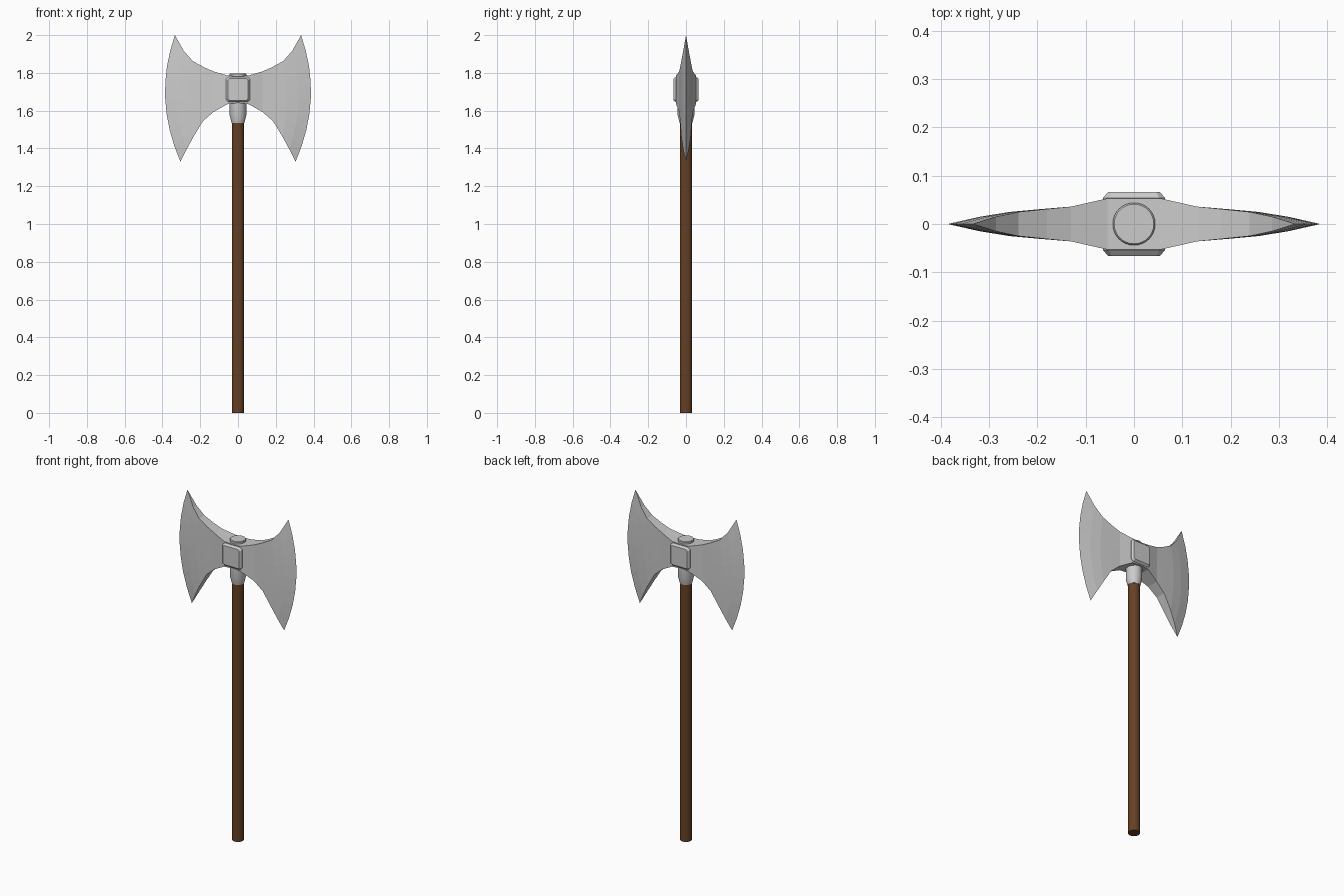
import bpy, bmesh, math

if "Cube" in bpy.data.objects:
    bpy.data.objects.remove(bpy.data.objects["Cube"])


def material(name, rgb):
    m = bpy.data.materials.new(name)
    m.diffuse_color = (*rgb, 1)
    m.use_nodes = True
    m.node_tree.nodes["Principled BSDF"].inputs["Base Color"].default_value = m.diffuse_color
    return m


STEEL = material("steel grey", (0.6, 0.6, 0.6))
WOOD = material("brown wood", (0.13, 0.052, 0.018))


def finish(name, bm, mat, smooth=False):
    bmesh.ops.remove_doubles(bm, verts=bm.verts, dist=1e-5)
    bmesh.ops.recalc_face_normals(bm, faces=bm.faces)
    me = bpy.data.meshes.new(name)
    bm.to_mesh(me)
    bm.free()
    me.materials.append(mat)
    ob = bpy.data.objects.new(name, me)
    bpy.context.collection.objects.link(ob)
    if smooth:
        bpy.ops.object.select_all(action='DESELECT')
        ob.select_set(True)
        bpy.context.view_layer.objects.active = ob
        bpy.ops.object.shade_smooth_by_angle(angle=math.radians(30))
    return ob


def lathe(name, profile, mat, n=32):
    bm = bmesh.new()
    rings = [[bm.verts.new((r * math.cos(2 * math.pi * i / n), r * math.sin(2 * math.pi * i / n), z))
              for i in range(n)] for r, z in profile]
    for a, b in zip(rings, rings[1:]):
        for i in range(n):
            j = (i + 1) % n
            bm.faces.new((a[i], a[j], b[j], b[i]))
    bm.faces.new(rings[0][::-1])
    bm.faces.new(rings[-1])
    return finish(name, bm, mat, True)


# shaft, collar under the head, cap on top
lathe("handle", [(0.033, 0), (0.033, 1.56)], WOOD)
lathe("collar", [(0.034, 1.535), (0.044, 1.575), (0.044, 1.66)], STEEL)
lathe("top_cap", [(0.044, 1.75), (0.044, 1.794), (0.041, 1.798)], STEEL)

# double blade: stations of x_top, z_top, x_bottom, z_bottom, outward bow, half thickness
half = [(0, 1.783, 0, 1.64, 0, .053),
        (.055, 1.786, .055, 1.635, 0, .053),
        (.13, 1.808, .13, 1.593, 0, .036),
        (.18, 1.83, .186, 1.544, .008, .031),
        (.239, 1.862, .235, 1.463, .02, .025),
        (.286, 1.915, .272, 1.395, .04, .015),
        (.334, 2.0, .305, 1.33, .066, 0)]
stations = [(-1, s) for s in half[:0:-1]] + [(1, s) for s in half]
ROWS = 8
bm = bmesh.new()
loops = []
for side, (xt, zt, xb, zb, bow, y) in stations:
    pts = []
    for k in range(ROWS + 1):
        s = k / ROWS
        x = xb + (xt - xb) * s + bow * 4 * s * (1 - s)
        pts.append((side * x, zb + (zt - zb) * s))
    loops.append([bm.verts.new((x, -y, z)) for x, z in pts] +
                 [bm.verts.new((x, y, z)) for x, z in reversed(pts)])
for a, b in zip(loops, loops[1:]):
    for i in range(len(a)):
        j = (i + 1) % len(a)
        bm.faces.new((a[i], b[i], b[j], a[j]))
finish("double_blade", bm, STEEL)

# bevelled square plates on front and back of the head
for side, name in ((-1, "front_plate"), (1, "back_plate")):
    bm = bmesh.new()
    rings = []
    for w, h, c, y in ((.064, .067, .012, .04), (.064, .067, .012, .054),
                       (.054, .057, .008, .066), (.048, .051, .006, .066)):
        outline = [(w - c, -h), (w, c - h), (w, h - c), (w - c, h),
                   (c - w, h), (-w, h - c), (-w, c - h), (c - w, -h)]
        rings.append([bm.verts.new((x, side * y, 1.712 + z)) for x, z in outline])
    for a, b in zip(rings, rings[1:]):
        for i in range(8):
            j = (i + 1) % 8
            bm.faces.new((a[i], a[j], b[j], b[i]))
    bm.faces.new(rings[-1])
    bm.faces.new(rings[0][::-1])
    finish(name, bm, STEEL)
